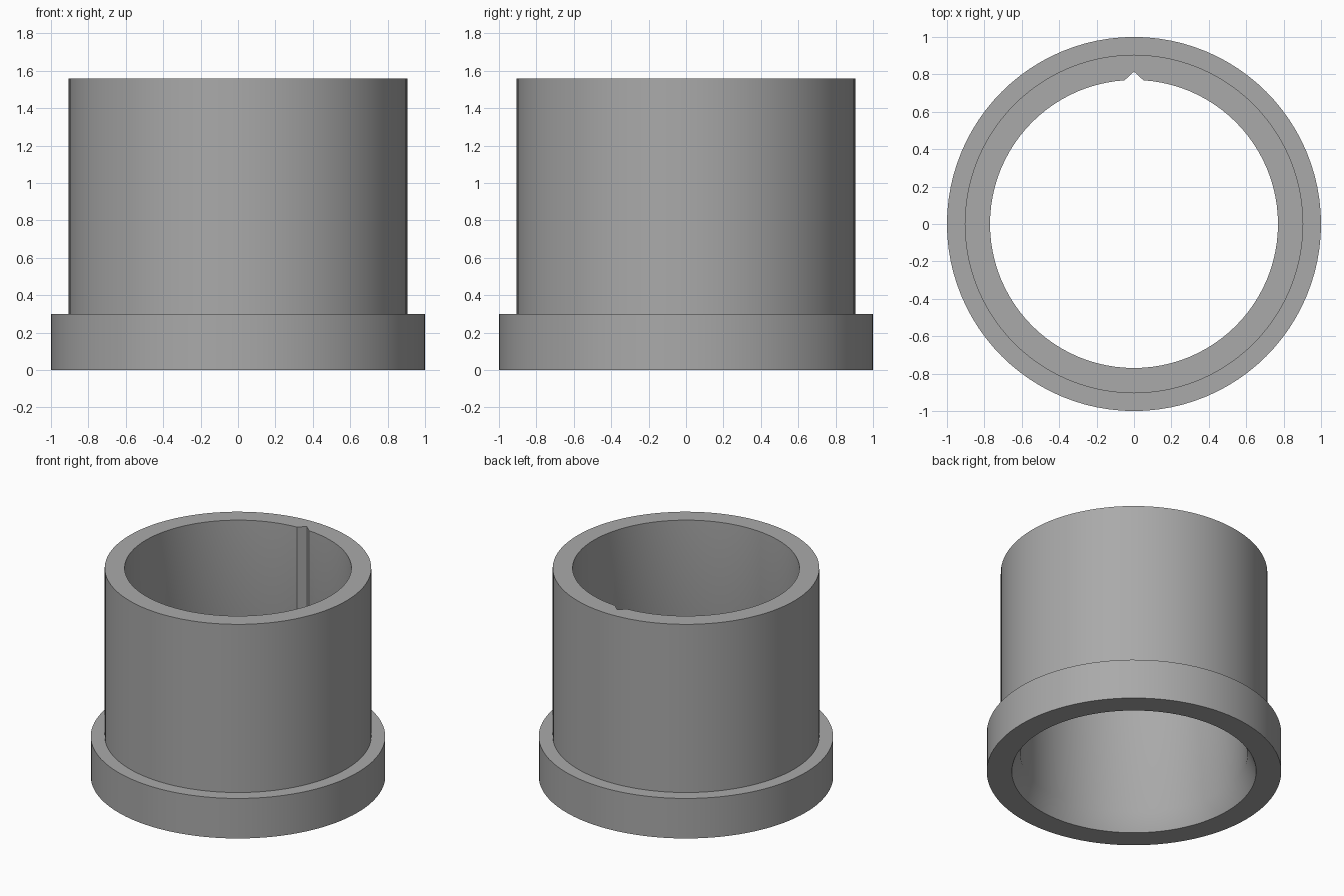
import bpy, bmesh
from math import sin, cos, tau, radians

cube = bpy.data.objects.get("Cube")
if cube:
    bpy.data.objects.remove(cube)

SIDES = 96
BORE, MOUTH, GROOVE = 0.77, 0.83, 0.815
HEIGHT, LEAD_IN = 1.56, 0.13

# Closed wall section: flared mouth, flange, sleeve, bore
section = [(MOUTH, 0), (1.0, 0), (1.0, 0.3), (0.905, 0.3),
           (0.905, HEIGHT), (BORE, HEIGHT), (BORE, LEAD_IN)]

grey = bpy.data.materials.new("plain grey")
grey.use_nodes = True
grey.diffuse_color = (0.4, 0.4, 0.4, 1)
grey.node_tree.nodes["Principled BSDF"].inputs["Base Color"].default_value = grey.diffuse_color

bm = bmesh.new()
rings = []
for i in range(SIDES):
    a = tau * i / SIDES
    ring = []
    for r, z in section:
        # One bore line at the back is pushed outward to form the V groove
        if r == BORE and i == SIDES // 4:
            r = GROOVE
            if z == LEAD_IN:
                z = LEAD_IN * (MOUTH - GROOVE) / (MOUTH - BORE)
        ring.append(bm.verts.new((r * cos(a), r * sin(a), z)))
    rings.append(ring)

# Skin neighbouring sections
n = len(section)
for i, ring in enumerate(rings):
    nxt = rings[(i + 1) % SIDES]
    for j in range(n):
        k = (j + 1) % n
        bm.faces.new((ring[j], nxt[j], nxt[k], ring[k]))
bmesh.ops.recalc_face_normals(bm, faces=bm.faces)

mesh = bpy.data.meshes.new("flanged_bushing")
bm.to_mesh(mesh)
bm.free()
mesh.materials.append(grey)
bushing = bpy.data.objects.new("flanged_bushing", mesh)
bpy.context.collection.objects.link(bushing)

# Smooth walls, crisp rims
bpy.context.view_layer.objects.active = bushing
bushing.select_set(True)
bpy.ops.object.shade_smooth_by_angle(angle=radians(30))
